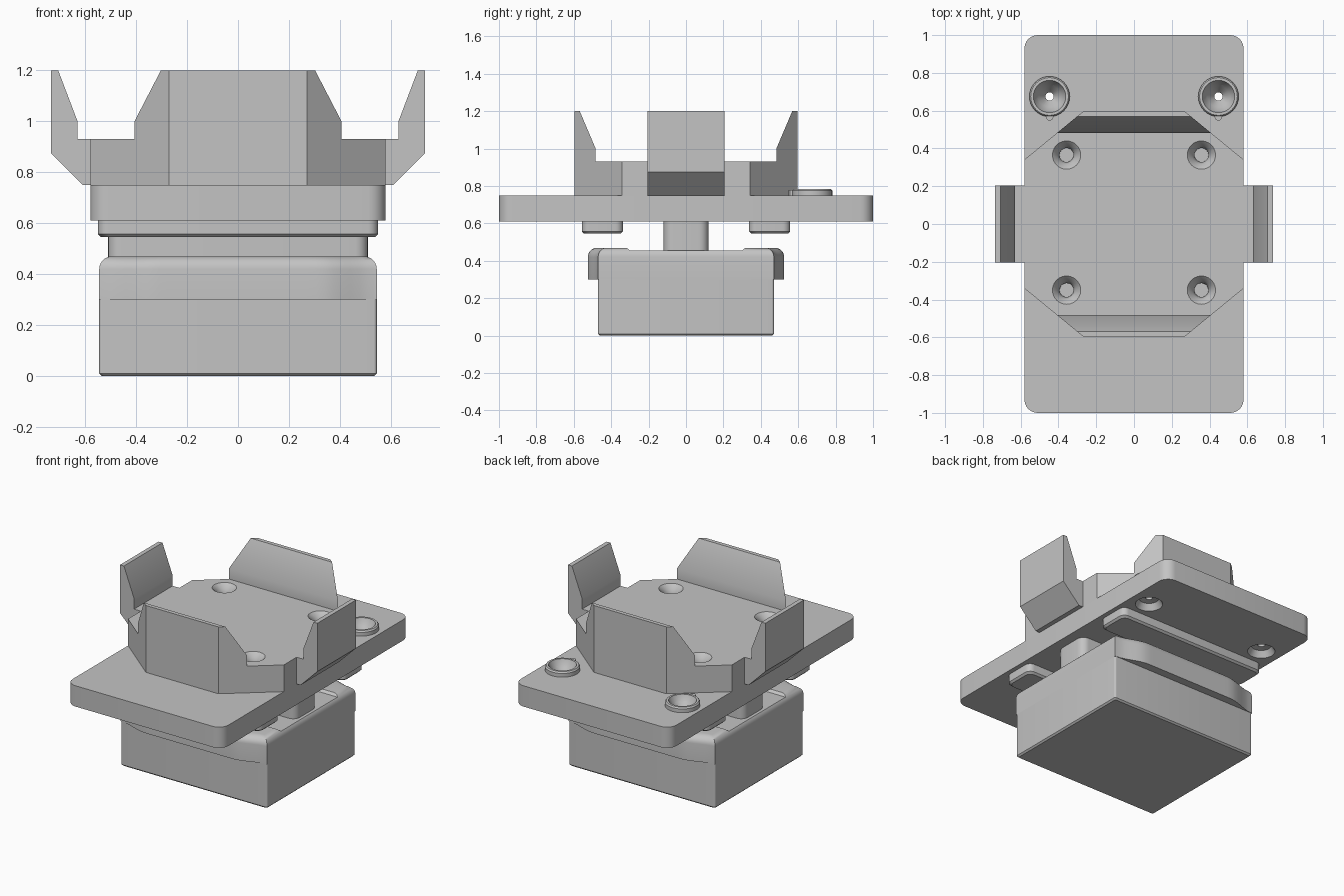
import bpy, bmesh, math

cube = bpy.data.objects.get("Cube")
if cube:
    bpy.data.objects.remove(cube, do_unlink=True)

grey = bpy.data.materials.new("plain_grey")
grey.use_nodes = True
COLOR = (0.55, 0.55, 0.55, 1)
grey.diffuse_color = COLOR
grey.node_tree.nodes["Principled BSDF"].inputs["Base Color"].default_value = COLOR


def loft(name, rings):
    """Skin a list of equal-length point rings and cap both ends."""
    bm = bmesh.new()
    loops = [[bm.verts.new(p) for p in ring] for ring in rings]
    n = len(loops[0])
    for a, b in zip(loops, loops[1:]):
        for i in range(n):
            j = (i + 1) % n
            bm.faces.new((a[i], a[j], b[j], b[i]))
    bm.faces.new(loops[0])
    bm.faces.new(loops[-1])
    bmesh.ops.recalc_face_normals(bm, faces=bm.faces)
    mesh = bpy.data.meshes.new(name)
    bm.to_mesh(mesh)
    bm.free()
    mesh.materials.append(grey)
    obj = bpy.data.objects.new(name, mesh)
    bpy.context.collection.objects.link(obj)
    return obj


def slab(name, outline, z0, z1):
    return loft(name, [[(x, y, z) for x, y in outline] for z in (z0, z1)])


def lathe(name, cx, cy, profile, n=32):
    turns = [math.tau * i / n for i in range(n)]
    return loft(name, [[(cx + r * math.cos(t), cy + r * math.sin(t), z)
                        for t in turns] for r, z in profile])


def round_rect(hx, hy, r, cy=0, n=6):
    pts = []
    for k, (sx, sy) in enumerate([(1, 1), (-1, 1), (-1, -1), (1, -1)]):
        for i in range(n + 1):
            t = math.pi / 2 * (k + i / n)
            pts.append((sx * (hx - r) + r * math.cos(t),
                        cy + sy * (hy - r) + r * math.sin(t)))
    return pts


def cut(targets, cutter):
    for target in targets:
        mod = target.modifiers.new("cut", 'BOOLEAN')
        mod.operation = 'DIFFERENCE'
        mod.solver = 'EXACT'
        mod.object = cutter
        bpy.context.view_layer.objects.active = target
        bpy.ops.object.modifier_apply(modifier=mod.name)
    bpy.data.objects.remove(cutter, do_unlink=True)


parts = []

# Lower box with softened edges
HX, HY = 0.545, 0.47
box_rings = []
for inset, z in [(0.01, 0), (0, 0.01), (0, 0.3)]:
    box_rings.append([(x, y, z) for x, y in round_rect(HX - inset, HY - inset, 0.012)])
parts.append(loft("lower_box", box_rings))

# Lid: front and back bulge out between flush corners, top edge rounded
edge = []
for i in range(33):
    x = HX * (1 - i / 16)
    s = min(1, (HX - abs(x)) / 0.22)
    edge.append((x, HY + 0.055 * s * s * (3 - 2 * s)))
outline = edge + [(-x, -y) for x, y in edge]
R = 0.05
steps = [(0, 0.3)]
for i in range(7):
    a = math.pi / 2 * i / 6
    steps.append((R * (1 - math.cos(a)), 0.47 - R + R * math.sin(a)))
lid = loft("box_lid", [[(x * (1 - d / HX), y * (1 - d / 0.525), z)
                        for x, y in outline] for d, z in steps])
channel = [(-0.30, 0.455), (0.30, 0.455), (0.34, 0.49), (-0.34, 0.49)]
cut([lid], loft("channel_cutter", [[(x, y, z) for y, z in channel] for x in (-1, 1)]))
parts.append(lid)

# Centre bar and two rails under the plate
parts.append(slab("centre_bar", round_rect(0.51, 0.12, 0.05), 0.44, 0.615))
for side, label in ((-1, "front"), (1, "back")):
    rings = []
    for inset, z in [(0.012, 0.545), (0, 0.557), (0, 0.615)]:
        rings.append([(x, y, z) for x, y in
                      round_rect(0.55 - inset, 0.11 - inset, 0.04, side * 0.447)])
    parts.append(loft(label + "_rail", rings))

# Main plate
plate = slab("main_plate", round_rect(0.58, 1, 0.07), 0.61, 0.75)
parts.append(plate)

# Screw collars with countersunk through holes and a small locating nub
SCREW = [(0.088, 0.8), (0.085, 0.78), (0.022, 0.69), (0.022, 0.655),
         (0.06, 0.65), (0.09, 0.6)]
for side, label in ((-1, "right"), (1, "left")):
    cx, cy = side * 0.447, 0.675
    collar = lathe(label + "_collar", cx, cy,
                   [(0.107, 0.74), (0.107, 0.775), (0.1, 0.785)])
    cut([plate, collar], lathe("screw_cutter", cx, cy, SCREW))
    nub = lathe(label + "_nub", cx, 0.567, [(0.02, 0.74), (0.02, 0.78)], 12)
    parts += [collar, nub]

# Eight-sided cradle floor
OUT, FLOOR = 0.595, 0.93


def half_width(y):
    """Half width of the cradle at depth y along its slanted corners."""
    return 0.27 + (OUT - y) * 1.22


corner_y = OUT - 0.31 / 1.22
quarter = [(0.58, corner_y), (0.27, OUT)]
octagon = quarter + [(-x, y) for x, y in reversed(quarter)]
octagon += [(-x, -y) for x, y in octagon]
cradle = slab("cradle_floor", octagon, 0.75, FLOOR)
for cx in (-0.357, 0.357):
    for cy in (-0.35, 0.365):
        cut([cradle], lathe("dimple_cutter", cx, cy,
                            [(0.08, 0.94), (0.075, FLOOR), (0.05, 0.905),
                             (0.037, 0.87), (0.037, 0.84)], 24))
parts.append(cradle)

# Front and back walls, tapering upward and following the slanted corners
WALL = [(0.483, FLOOR), (OUT, FLOOR), (OUT, 1.2), (0.568, 1.2), (0.483, 1.0)]
for side, label in ((-1, "front"), (1, "back")):
    parts.append(loft(label + "_wall", [
        [(s * half_width(y), side * y, z) for y, z in WALL] for s in (-1, 1)]))

# Side arms that swing out and rise past the floor
ARM = [(0.57, 0.75), (0.61, 0.75), (0.735, 0.875), (0.735, 1.2),
       (0.706, 1.2), (0.63, 1.0), (0.63, FLOOR), (0.57, FLOOR)]
for side, label in ((-1, "right"), (1, "left")):
    parts.append(loft(label + "_arm", [
        [(side * x, y, z) for x, z in ARM] for y in (-0.205, 0.205)]))

# Smooth the curved surfaces while keeping hard edges
bpy.ops.object.select_all(action='DESELECT')
for part in parts:
    part.select_set(True)
bpy.context.view_layer.objects.active = plate
bpy.ops.object.shade_smooth_by_angle(angle=math.radians(30))
